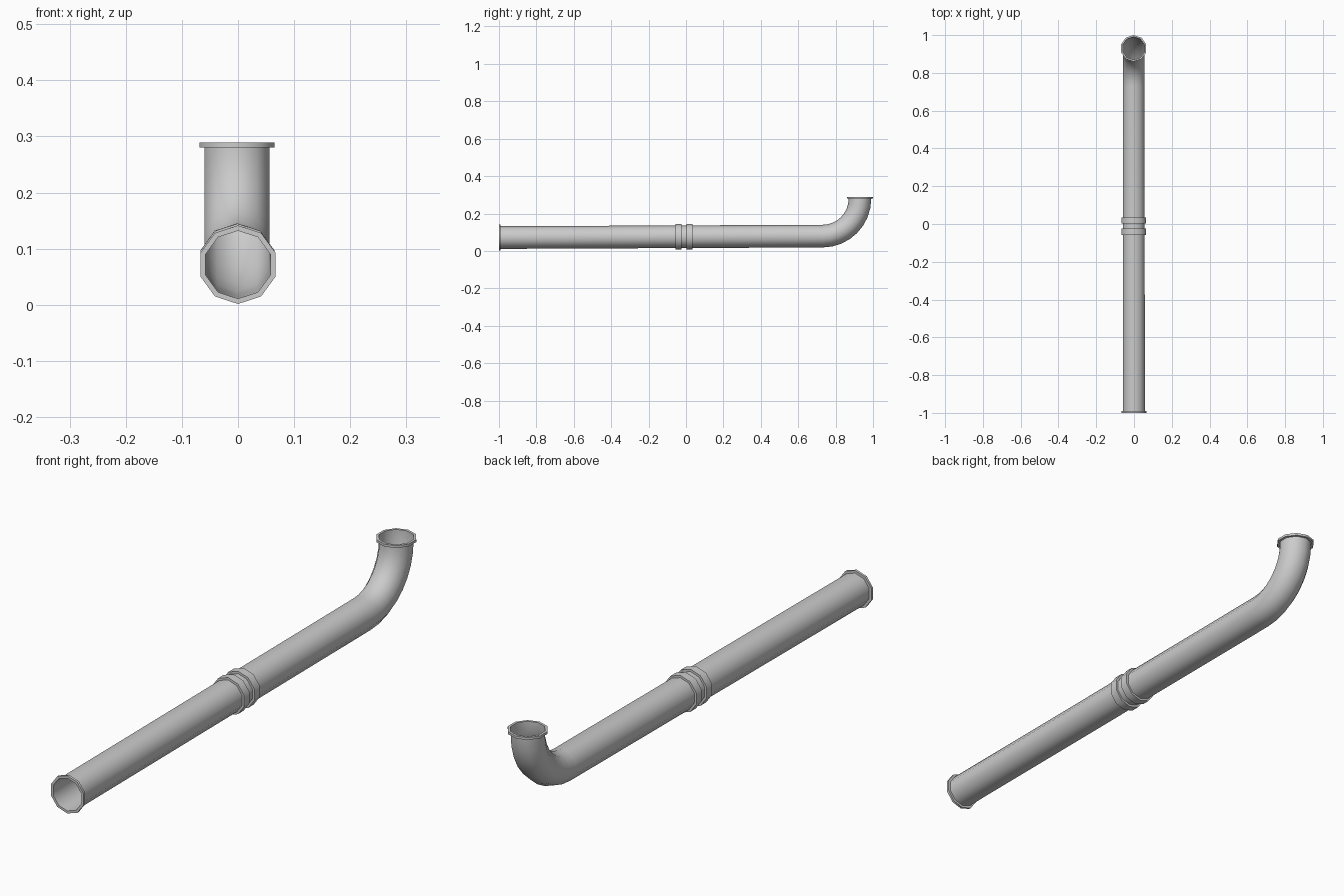
import bpy, bmesh, math
from mathutils import Vector

if "Cube" in bpy.data.objects:
    bpy.data.objects.remove(bpy.data.objects["Cube"])

SIDES = 10
PIPE_R, RIM_R = 0.0605, 0.070


def sweep(name, stations):
    """Skin decagon sections; each station is (centre, tilt in the yz plane, radius)."""
    bm = bmesh.new()
    rings = []
    for c, tilt, r in stations:
        up = Vector((0, -math.sin(tilt), math.cos(tilt)))
        side = Vector((1, 0, 0))
        ring = []
        for i in range(SIDES):
            a = 2 * math.pi * i / SIDES
            ring.append(bm.verts.new(Vector(c) + r * (up * math.cos(a) + side * math.sin(a))))
        rings.append(ring)
    for a, b in zip(rings, rings[1:]):
        for i in range(SIDES):
            j = (i + 1) % SIDES
            bm.faces.new((a[i], a[j], b[j], b[i]))
    me = bpy.data.meshes.new(name)
    bm.to_mesh(me)
    bm.free()
    ob = bpy.data.objects.new(name, me)
    bpy.context.collection.objects.link(ob)
    bpy.ops.object.select_all(action='DESELECT')
    ob.select_set(True)
    bpy.context.view_layer.objects.active = ob
    bpy.ops.object.shade_smooth_by_angle(angle=math.radians(40))
    return ob


def axis(y):
    # the long run leans very slightly upward and sideways
    return (-0.001 * (y + 1), y, 0.0715 + 0.0045 * (y + 1))


def collar(name, a, b, tilt, r):
    """Raised band around the pipe between centres a and b."""
    return sweep(name, [(a, tilt, PIPE_R), (a, tilt, r), (b, tilt, r), (b, tilt, PIPE_R)])


# hollow pipe with a quarter-turn elbow
BEND_Y, BEND_R, TOP = 0.73, 0.2, 0.289
x0, _, z0 = axis(BEND_Y)
path = [(axis(-1), 0, PIPE_R), (axis(0), 0, PIPE_R)]
STEPS = 8
for k in range(STEPS + 1):
    t = math.pi / 2 * k / STEPS
    path.append(((x0, BEND_Y + BEND_R * math.sin(t), z0 + BEND_R * (1 - math.cos(t))), t, PIPE_R))
end_y = BEND_Y + BEND_R
path.append(((x0, end_y, TOP), math.pi / 2, PIPE_R))
sweep("pipe", path)

# end flanges
collar("front_flange", axis(-1), axis(-0.991), 0, RIM_R)
collar("top_flange", (x0, end_y, TOP - 0.009), (x0, end_y, TOP), math.pi / 2, RIM_R)

# pair of coupling bands at mid length
for name, y in (("front_band", -0.057), ("rear_band", 0.003)):
    collar(name, axis(y), axis(y + 0.032), 0, 0.069)
